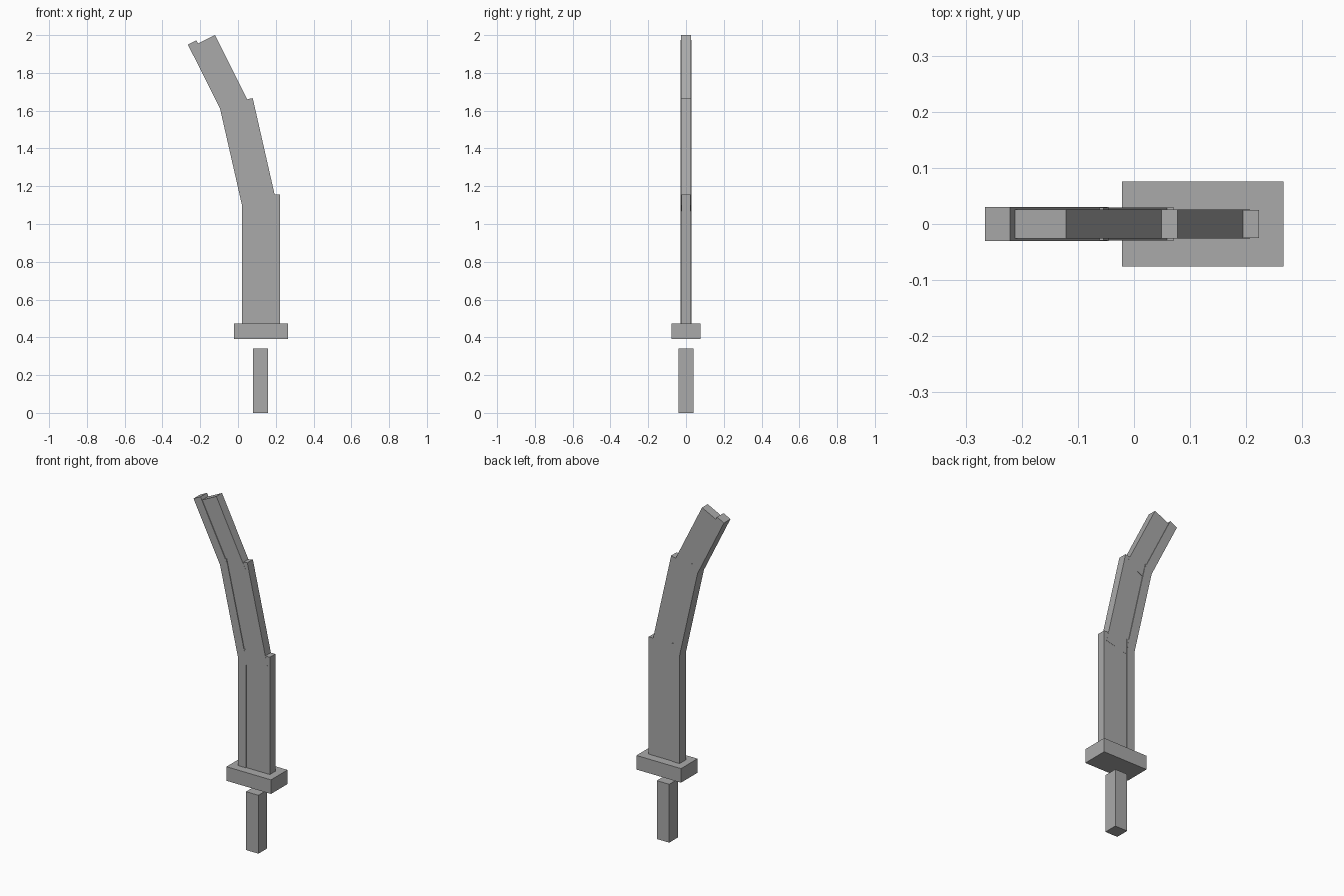
import bpy
from math import radians, sin, cos
from mathutils import Matrix

cube = bpy.data.objects.get("Cube")
if cube:
    bpy.data.objects.remove(cube, do_unlink=True)

# Single grey finish
GREY = (0.4, 0.4, 0.4, 1.0)
mat = bpy.data.materials.new("plain_grey")
mat.use_nodes = True
mat.diffuse_color = GREY
mat.node_tree.nodes["Principled BSDF"].inputs["Base Color"].default_value = GREY


def box(name, across, along, half_depth, origin=(0, 0), lean=0):
    """Box spanning two ranges in the x-z plane, leaned towards -x about origin."""
    bpy.ops.mesh.primitive_cube_add(size=1)
    ob = bpy.context.object
    ob.name = ob.data.name = name
    size = (across[1] - across[0], 2 * half_depth, along[1] - along[0])
    mid = (sum(across) / 2, 0, sum(along) / 2)
    ob.data.transform(Matrix.Translation(mid) @ Matrix.Diagonal((*size, 1)))
    ob.location = (origin[0], 0, origin[1])
    ob.rotation_euler.y = -radians(lean)
    ob.data.materials.append(mat)
    return ob


# Handle and guard
box("handle", (0.08, 0.16), (0, 0.34), 0.04)
box("guard", (-0.021, 0.266), (0.39, 0.472), 0.076)

# Blade sections: corner of the cutting edge, lean, edge length, body width range, body length range
sections = [
    ("lower", (0.021, 0.47), 0, 0.69, (0.04, 0.202), (0, 0.685)),
    ("middle", (0.021, 1.10), 12.8, 0.56, (0.04, 0.181), (-0.041, 0.54)),
    ("upper", (-0.09, 1.60), 26.6, 0.392, (0.04, 0.151), (-0.047, 0.372)),
]
for i, (name, corner, lean, length, width, span) in enumerate(sections):
    step = i * 0.0005
    box(name + "_blade_edge", (0, 0.05), (0, length), 0.029 + step, corner, lean)
    box(name + "_blade_body", width, span, 0.025 + step, corner, lean)
